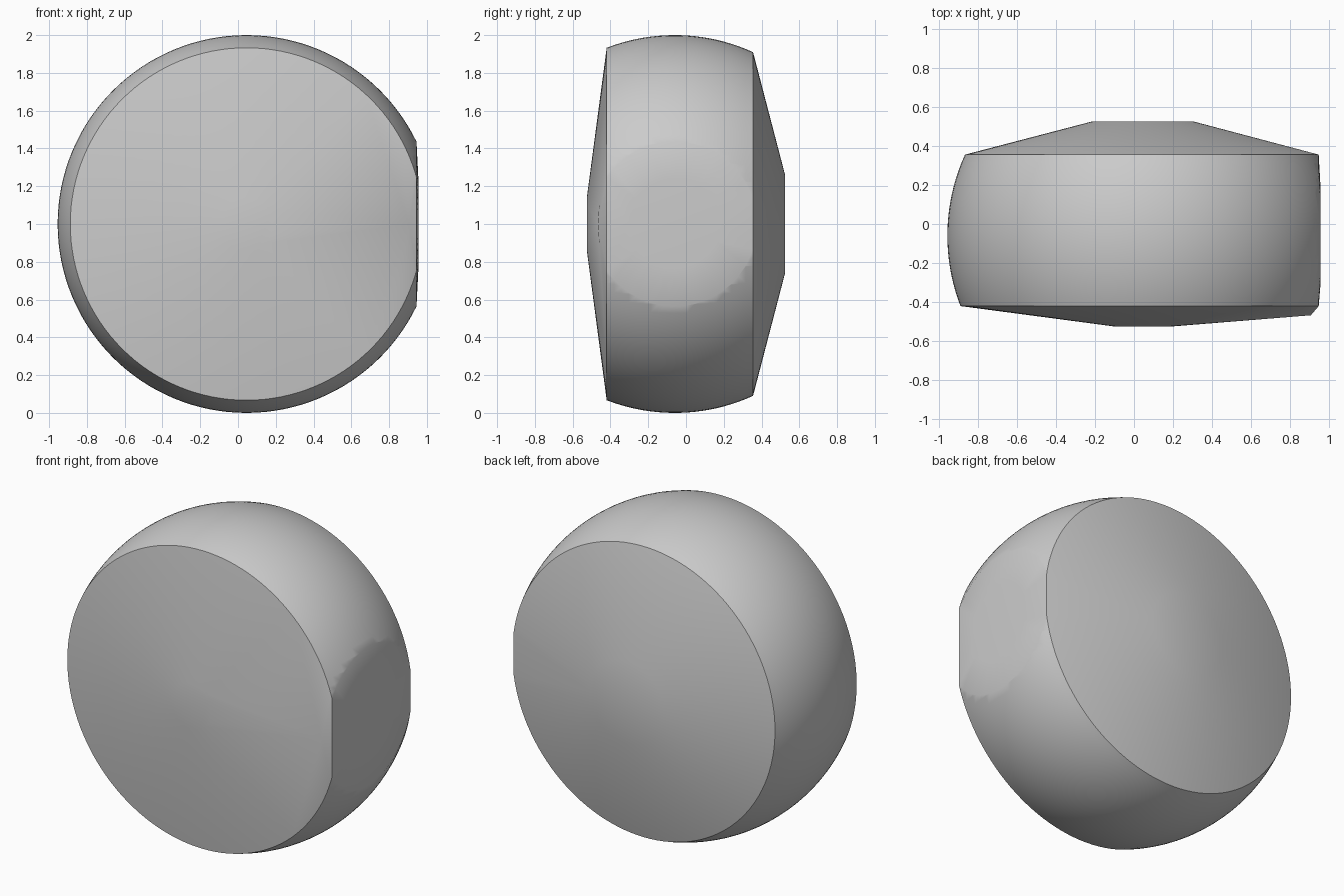
import bpy, bmesh
from math import cos, sin, pi, radians, sqrt

cube = bpy.data.objects.get("Cube")
if cube:
    bpy.data.objects.remove(cube, do_unlink=True)

CX, CY, CZ = 0.045, -0.06, 1.0      # centre of the round body
FLAT_X = 0.945                      # side facet position
FRONT, BACK = -0.42, 0.355          # rims of the rounded band
SEGMENTS, RINGS = 128, 20

grey = bpy.data.materials.new("plain grey")
grey.use_nodes = True
colour = (0.6, 0.6, 0.6, 1.0)
grey.diffuse_color = colour
grey.node_tree.nodes["Principled BSDF"].inputs["Base Color"].default_value = colour

bm = bmesh.new()


def ring(y, radius):
    """Ring of points around the front-to-back axis, leaving out the side facet."""
    for i in range(SEGMENTS):
        a = 2 * pi * i / SEGMENTS
        x = CX + radius * cos(a)
        if x <= FLAT_X:
            bm.verts.new((x, y, CZ + radius * sin(a)))
    reach = FLAT_X - CX
    if radius > reach:
        h = sqrt(radius ** 2 - reach ** 2)
        for s in (-1, 1):
            bm.verts.new((FLAT_X, y, CZ + s * h))


# Rounded band
for k in range(RINGS + 1):
    y = FRONT + (BACK - FRONT) * k / RINGS
    ring(y, sqrt(1 - (y - CY) ** 2))

# Blunt front and back ends
ring(-0.525, 0.14)
ring(0.525, 0.258)

# Slightly raised side facet
for i in range(32):
    a = 2 * pi * i / 32
    bm.verts.new((0.955, CY + 0.24 * cos(a), CZ + 0.24 * sin(a)))

# Small corner at the front edge of the side facet
bm.verts.new((0.905, -0.467, CZ))

# Wrap the points in one convex skin
result = bmesh.ops.convex_hull(bm, input=bm.verts[:])
inside = [v for v in bm.verts if not v.link_faces]
bmesh.ops.delete(bm, geom=inside, context='VERTS')
bmesh.ops.dissolve_limit(bm, angle_limit=radians(0.05), verts=bm.verts[:], edges=bm.edges[:])
bmesh.ops.recalc_face_normals(bm, faces=bm.faces[:])

mesh = bpy.data.meshes.new("rounded_body")
bm.to_mesh(mesh)
bm.free()
body = bpy.data.objects.new("rounded_body", mesh)
bpy.context.collection.objects.link(body)
mesh.materials.append(grey)

bpy.context.view_layer.objects.active = body
body.select_set(True)
bpy.ops.object.shade_smooth_by_angle(angle=radians(30))
